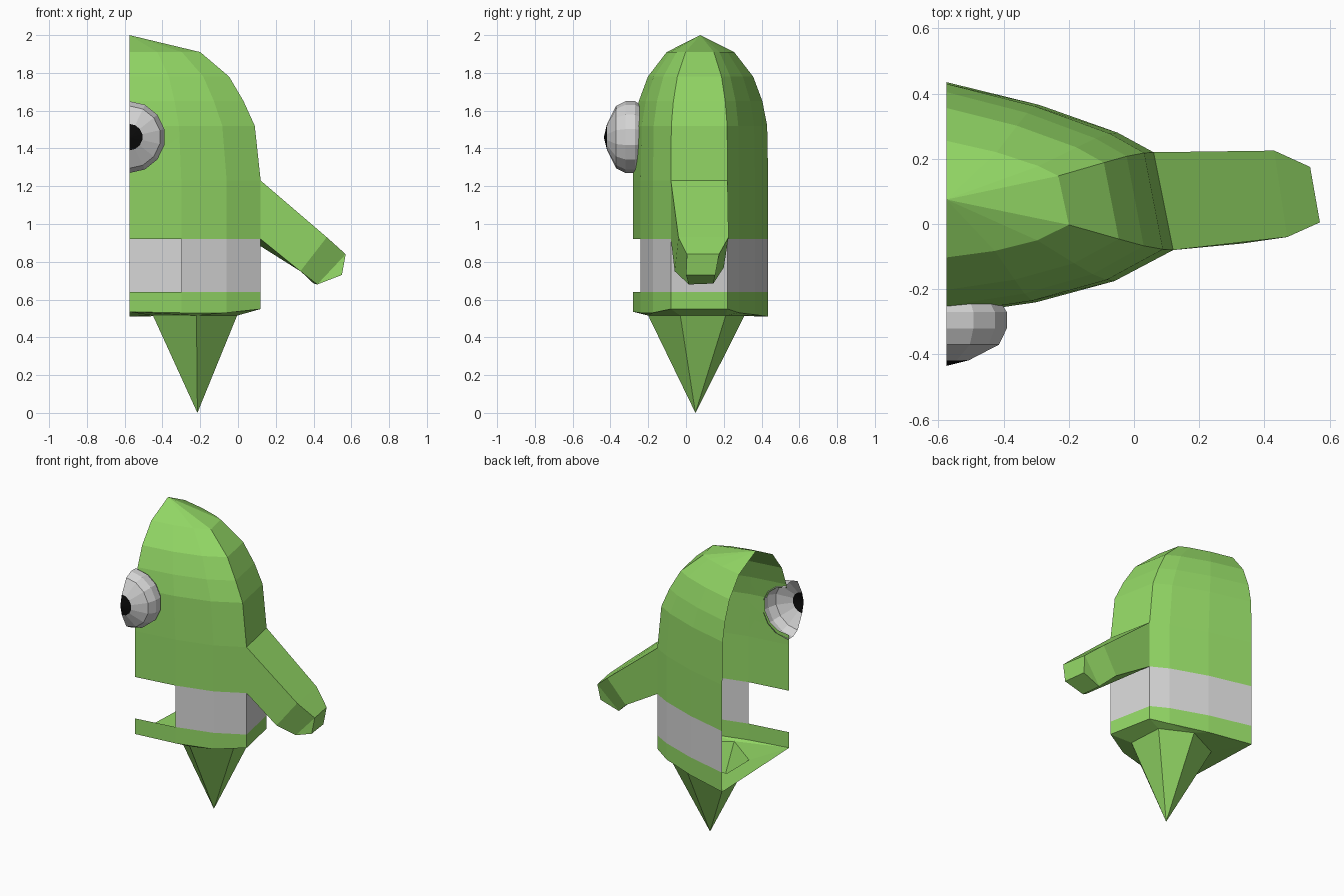
import bpy, bmesh, math
from mathutils import Vector

if "Cube" in bpy.data.objects:
    bpy.data.objects.remove(bpy.data.objects["Cube"])


def material(name, rgb):
    m = bpy.data.materials.new(name)
    m.diffuse_color = (*rgb, 1)
    m.use_nodes = True
    m.node_tree.nodes["Principled BSDF"].inputs["Base Color"].default_value = m.diffuse_color
    return m


GREEN = material("leaf_green", (0.29, 0.68, 0.13))
WHITE = material("soft_white", (0.66, 0.66, 0.66))
BLACK = material("black", (0.003, 0.003, 0.003))


def make(name, verts, faces, mats):
    me = bpy.data.meshes.new(name)
    me.from_pydata(verts, [], faces)
    for m in mats:
        me.materials.append(m)
    ob = bpy.data.objects.new(name, me)
    bpy.context.collection.objects.link(ob)
    return ob


CUT, MID = -0.575, 0.075          # open side plane and body centre line
OUTLINE = [(CUT, -0.28), (-0.30, -0.24), (-0.06, -0.175), (0.12, -0.08),
           (0.06, 0.22), (-0.05, 0.28), (-0.29, 0.365), (CUT, 0.435)]
N = len(OUTLINE)


def ring(z, sx=1, sy=1):
    return [(CUT + (x - CUT) * sx, MID + (y - MID) * sy, z) for x, y in OUTLINE]


def loft(rings, skip=()):
    verts = [p for r in rings for p in r]
    faces = [(j * N + i, j * N + i + 1, (j + 1) * N + i + 1, (j + 1) * N + i)
             for j in range(len(rings) - 1) for i in range(N - 1) if (j, i) not in skip]
    return verts, faces


# upper body: half dome, with the arm socket left open
dome = [(0.92, 1, 1), (1.23, 1, 1), (1.52, 0.955, 0.985), (1.65, 0.87, 0.915),
        (1.78, 0.76, 0.78), (1.91, 0.54, 0.5)]
verts, faces = loft([ring(*d) for d in dome], skip={(0, 3)})
verts.append((CUT, MID, 2.0))
top = (len(dome) - 1) * N
faces += [(top + i, top + i + 1, len(verts) - 1) for i in range(N - 1)]
body = make("upper_body", verts, faces, [GREEN])

# eye socket: opening cut through the front panel
EYE_Z, SEG = 1.46, 7
ANG = [-math.pi / 2 + math.pi * i / SEG for i in range(SEG + 1)]


def in_front_panel(f):
    c = f.calc_center_median()
    return c.x < -0.3 and c.y < -0.15 and 1.23 < c.z < 1.65


bm = bmesh.new()
bm.from_mesh(body.data)
for i in range(SEG):
    a = (ANG[i] + ANG[i + 1]) / 2
    d = Vector((math.cos(a), 0, math.sin(a)))
    fs = [f for f in bm.faces if in_front_panel(f)]
    geom = fs + list({e for f in fs for e in f.edges}) + list({v for f in fs for v in f.verts})
    bmesh.ops.bisect_plane(bm, geom=geom, plane_co=Vector((CUT, 0, EYE_Z)) + d * 0.16,
                           plane_no=d)
hole = [f for f in bm.faces if in_front_panel(f) and
        all(math.hypot(v.co.x - CUT, v.co.z - EYE_Z) < 0.175 for v in f.verts)]
bmesh.ops.delete(bm, geom=hole, context='FACES')
bm.to_mesh(body.data)
bm.free()

# white waist band, open at the front panel
make("waist_band", *loft([ring(0.64), ring(0.92)], skip={(0, 0)}), [WHITE])

# lower rim with an underside that surrounds the spike
low_z = [0.535, 0.53, 0.53, 0.55, 0.55, 0.53, 0.52, 0.51]
low = [(x, y, z) for (x, y), z in zip(OUTLINE, low_z)]
verts, faces = loft([low, ring(0.64)])
HEX = [(-0.22, -0.2, 0.515), (-0.005, -0.03, 0.515), (-0.02, 0.21, 0.515),
       (-0.22, 0.31, 0.515), (-0.45, 0.2, 0.515), (-0.45, -0.03, 0.515)]
h = len(verts)
verts += HEX
floor = [(0, 1, h), (1, 2, h), (2, 3, h + 1, h), (3, 4, h + 2, h + 1),
         (4, 5, h + 3, h + 2), (5, 6, h + 3), (6, 7, h + 4, h + 3),
         (7, 0, h + 5, h + 4), (0, h, h + 5)]
make("lower_rim", verts, faces + [f[::-1] for f in floor], [GREEN])

# pointed spike below
make("spike", HEX + [(-0.215, 0.05, 0.0)],
     [(6, (i + 1) % 6, i) for i in range(6)], [GREEN])

# arm: square sections from the socket to a blunt tip
arm = [(0.12, -0.08, 1.23), (0.06, 0.22, 1.23), (0.06, 0.22, 0.92), (0.12, -0.08, 0.92),
       (0.47, -0.04, 0.93), (0.43, 0.225, 0.93), (0.31, 0.20, 0.77), (0.33, -0.06, 0.75),
       (0.57, 0.005, 0.84), (0.54, 0.175, 0.84), (0.40, 0.145, 0.685), (0.42, 0.015, 0.68),
       (0.55, 0.0, 0.73), (0.53, 0.155, 0.73)]
faces = [(s + k, s + 4 + k, s + 4 + (k + 1) % 4, s + (k + 1) % 4)
         for s in (0, 4) for k in range(4)]
faces += [(8, 12, 13, 9), (12, 11, 10, 13), (8, 11, 12), (9, 13, 10)]
make("arm", arm, faces, [GREEN])

# eye: half dome, black at the front
profile = [(0.17, -0.24), (0.19, -0.27), (0.19, -0.32), (0.165, -0.37),
           (0.07, -0.418), (0.0, -0.435)]
M = SEG + 1
verts = [(CUT + r * math.cos(a), y, EYE_Z + r * math.sin(a))
         for r, y in profile[:-1] for a in ANG]
verts.append((CUT, profile[-1][1], EYE_Z))
faces = [(j * M + i, j * M + i + 1, (j + 1) * M + i + 1, (j + 1) * M + i)
         for j in range(len(profile) - 2) for i in range(SEG)]
last = (len(profile) - 2) * M
faces += [(last + i, last + i + 1, len(verts) - 1) for i in range(SEG)]
eye = make("eye", verts, faces, [WHITE, BLACK])
for p in eye.data.polygons:
    p.material_index = int(p.center.y < -0.415)
